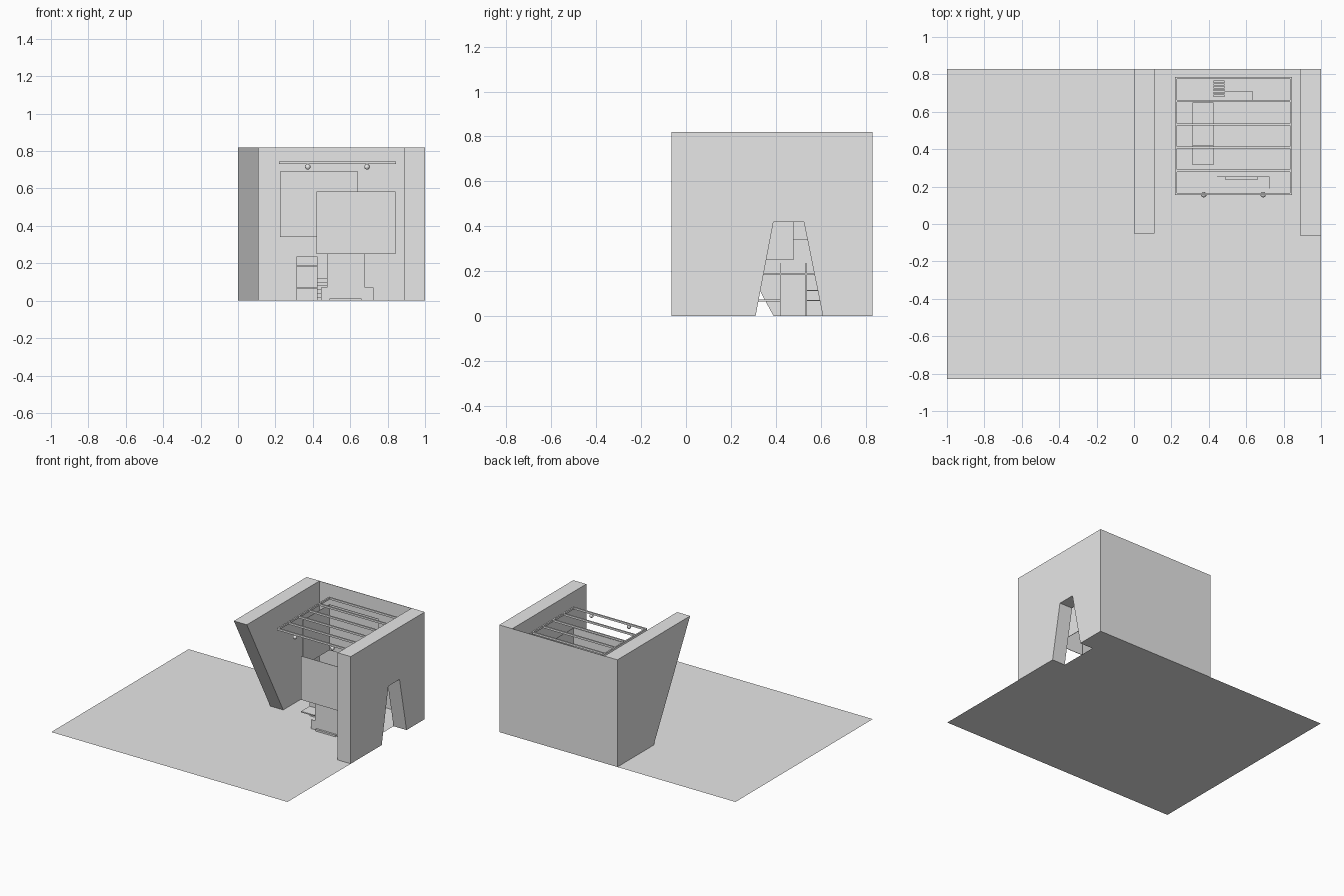
import bpy
import bmesh
from mathutils import Vector

cube = bpy.data.objects.get("Cube")
if cube:
    bpy.data.objects.remove(cube, do_unlink=True)

grey = bpy.data.materials.new("light_grey")
grey.use_nodes = True
grey.diffuse_color = (0.8, 0.8, 0.8, 1)
grey.node_tree.nodes["Principled BSDF"].inputs["Base Color"].default_value = (0.8, 0.8, 0.8, 1)


def finish(name, bm):
    mesh = bpy.data.meshes.new(name)
    bm.to_mesh(mesh)
    bm.free()
    mesh.materials.append(grey)
    obj = bpy.data.objects.new(name, mesh)
    bpy.context.collection.objects.link(obj)
    return obj


def prism(name, outline, place, push=None):
    """Polygon placed in space, optionally extruded along a vector."""
    bm = bmesh.new()
    face = bm.faces.new([bm.verts.new(place(a, b)) for a, b in outline])
    if push:
        out = bmesh.ops.extrude_face_region(bm, geom=[face], use_keep_orig=True)
        moved = [g for g in out["geom"] if isinstance(g, bmesh.types.BMVert)]
        bmesh.ops.translate(bm, verts=moved, vec=Vector(push))
    bmesh.ops.recalc_face_normals(bm, faces=bm.faces)
    return finish(name, bm)


def boxes(name, spans):
    """One object from several (x0, x1, y0, y1, z0, z1) boxes."""
    bm = bmesh.new()
    for x0, x1, y0, y1, z0, z1 in spans:
        verts = bmesh.ops.create_cube(bm, size=1)["verts"]
        for v in verts:
            v.co = Vector((x0 if v.co.x < 0 else x1,
                           y0 if v.co.y < 0 else y1,
                           z0 if v.co.z < 0 else z1))
    return finish(name, bm)


BACK, TOP, WALL, T = 0.83, 0.82, 0.11, 0.003

# Ground sheet, notched under the doorway
prism("ground", [(-1, -BACK), (1, -BACK), (1, 0.31), (1 - WALL, 0.31),
                 (1 - WALL, 0.61), (1, 0.61), (1, BACK), (-1, BACK)],
      lambda x, y: (x, y, 0))

# Walls: one leaning at the front, one with a tapered doorway, one thin back
prism("leaning_wall", [(0.39, 0), (BACK, 0), (BACK, TOP), (-0.05, TOP)],
      lambda y, z: (0, y, z), (WALL, 0, 0))
prism("doorway_wall", [(-0.065, 0), (0.31, 0), (0.39, 0.42), (0.525, 0.42),
                       (0.61, 0), (BACK, 0), (BACK, TOP), (-0.065, TOP)],
      lambda y, z: (1, y, z), (-WALL, 0, 0))
boxes("back_wall", [(WALL, 1 - WALL, BACK - T, BACK, 0, TOP)])

# Overhead frame with cross bars
X0, X1, Y0, Y1, BAR = 0.22, 0.845, 0.155, 0.787, 0.011
bars = [(x, x + BAR, Y0, Y1, 0.73, 0.745) for x in (X0, X1 - BAR)]
step = (Y1 - Y0 - BAR) / 5
bars += [(X0 + BAR, X1 - BAR, Y0 + i * step, Y0 + i * step + BAR, 0.73, 0.745)
         for i in range(6)]
boxes("overhead_frame", bars)

# Round fittings under the frame
for side, x in (("right", 0.373), ("left", 0.69)):
    bm = bmesh.new()
    bmesh.ops.create_uvsphere(bm, u_segments=12, v_segments=8, radius=0.015)
    bmesh.ops.translate(bm, verts=bm.verts, vec=(x, 0.157, 0.716))
    finish(side + "_fitting", bm)

# Two hanging corner screens
boxes("front_screen", [(0.42, 0.841, 0.159, 0.159 + T, 0.25, 0.585),
                       (0.838, 0.841, 0.159, 0.48, 0.25, 0.585)])
boxes("rear_screen", [(0.225, 0.642, 0.78, 0.78 + T, 0.34, 0.69),
                      (0.225, 0.228, 0.46, 0.78, 0.34, 0.69)])

# Table with two uprights and low shelves
XA, XB = 0.313, 0.425
boxes("table_top", [(XA, XB, 0.315, 0.65, 0.183, 0.192)])
boxes("table_uprights", [(XA, XB, y, y + T, 0, 0.237) for y in (0.418, 0.533)])
boxes("low_shelves", [(XA, XB, 0.315, 0.418, 0.065, 0.073),
                      (XA, XB, 0.536, 0.65, 0.112, 0.116),
                      (XA, XB, 0.536, 0.65, 0.067, 0.071)])

# Low partitions, front and rear
boxes("front_partition", [(0.475, 0.68, 0.25, 0.25 + T, 0.07, 0.27),
                          (0.445, 0.725, 0.25, 0.25 + T, 0, 0.07),
                          (0.722, 0.725, 0.19, 0.25, 0, 0.07)])
boxes("rear_partition", [(0.485, 0.636, 0.705, 0.705 + T, 0, 0.25),
                         (0.633, 0.636, 0.66, 0.705, 0, 0.25)])
boxes("floor_slab", [(0.49, 0.66, 0.235, 0.25, 0, 0.013)])

# Small flight of steps
boxes("steps", [(0.425, 0.485, 0.68 + i * 0.015, 0.692 + i * 0.015, 0, 0.02 + i * 0.02)
                for i in range(6)])
